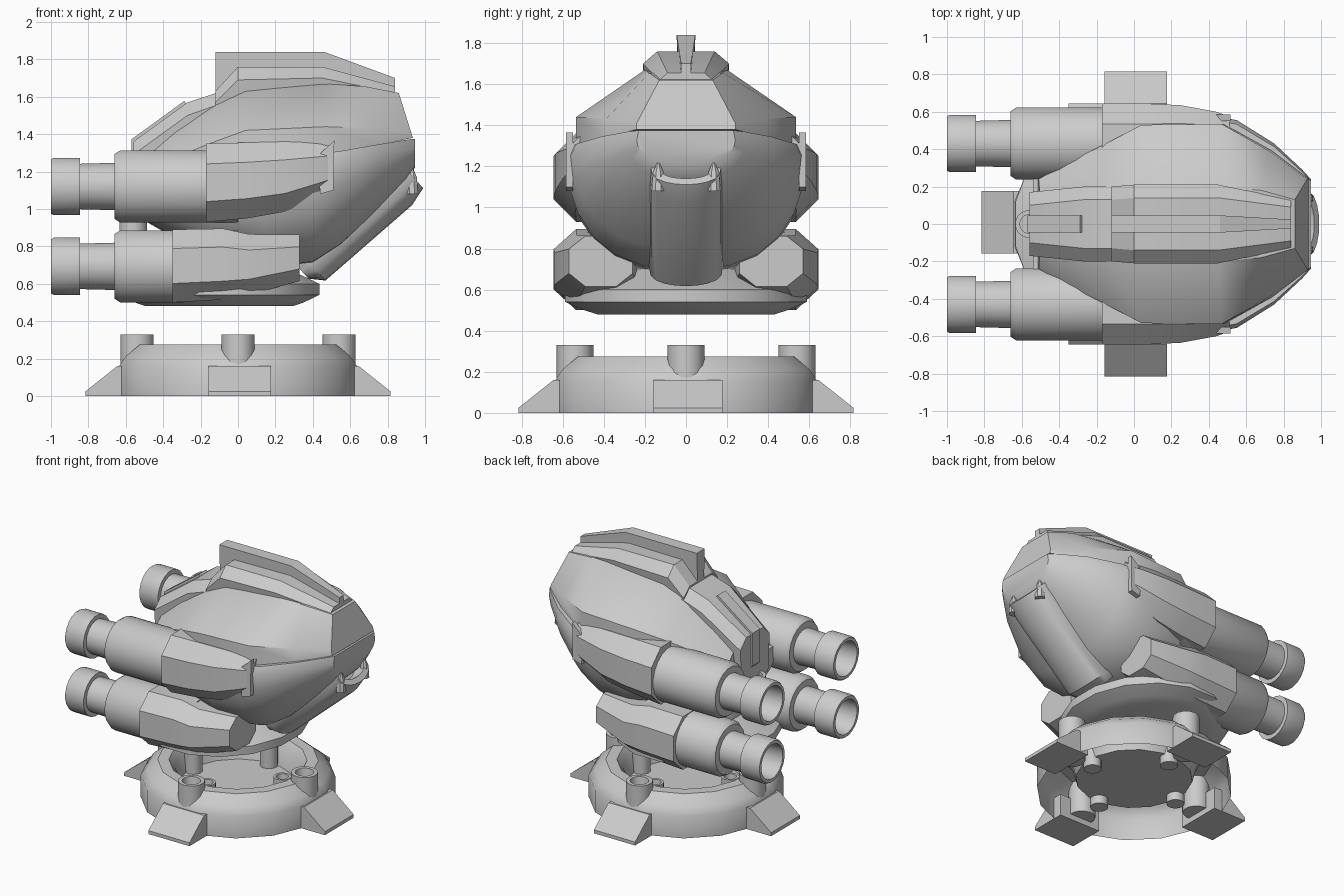
import bpy, bmesh, math
from mathutils import Vector

if "Cube" in bpy.data.objects:
    bpy.data.objects.remove(bpy.data.objects["Cube"])


def loft(name, rings, caps=(True, True), angle=35):
    """Skin a list of closed point rings."""
    bm = bmesh.new()
    vs = [[bm.verts.new(p) for p in r] for r in rings]
    n = len(vs[0])
    for a, b in zip(vs, vs[1:]):
        for i in range(n):
            j = (i + 1) % n
            bm.faces.new((a[i], a[j], b[j], b[i]))
    if caps[0]:
        bm.faces.new(vs[0][::-1])
    if caps[1]:
        bm.faces.new(vs[-1])
    bmesh.ops.recalc_face_normals(bm, faces=bm.faces[:])
    me = bpy.data.meshes.new(name)
    bm.to_mesh(me)
    bm.free()
    ob = bpy.data.objects.new(name, me)
    bpy.context.collection.objects.link(ob)
    bpy.ops.object.select_all(action='DESELECT')
    ob.select_set(True)
    bpy.context.view_layer.objects.active = ob
    bpy.ops.object.shade_smooth_by_angle(angle=math.radians(angle))
    return ob


def lathe(name, prof, c, axis='Z', n=16, sy=1.0, caps=(True, True)):
    """Revolve (position, radius) pairs about an axis through c."""
    rings = []
    for t, r in prof:
        ring = []
        for k in range(n):
            a = 2 * math.pi * (k + .5) / n
            u, v = r * math.cos(a), r * math.sin(a)
            ring.append((c[0] + u, c[1] + v * sy, t) if axis == 'Z'
                        else (t, c[1] + u, c[2] + v))
        rings.append(ring)
    return loft(name, rings, caps)


def mirrored(half):
    """Complete a half section (x, y, z) across y = 0."""
    return half + [(x, -y, z) for x, y, z in reversed(half) if y > 1e-6]


# Base ring with recessed floor
lathe("base_ring", [(0, .648), (.16, .648), (.215, .61), (.275, .535), (.275, .46),
                    (.22, .42), (.1, .39)], (0, 0, 0), caps=(False, True))

# Four wedge feet and paired hollow sockets around the ring
for k in range(4):
    a = k * math.pi / 2
    d, s = Vector((math.cos(a), math.sin(a), 0)), Vector((-math.sin(a), math.cos(a), 0))
    prof = [(.55, 0), (.815, 0), (.815, .025), (.645, .16), (.55, .16)]
    off = .01 if k in (0, 3) else -.01
    if k == 1:
        off = -.01
    loft("foot", [[d * r + s * (w + off) + Vector((0, 0, z)) for r, z in prof]
                  for w in (-.167, .167)])
    for nm, r, R, top in (("socket_large", .54, .09, .33), ("socket_small", .36, .06, .25)):
        p = d * r
        lathe(nm, [(.04, R), (top, R), (top, R * .7), (top - .06, R * .6)], p, n=14)

# Swivel plate and neck
lathe("swivel_plate", [(.48, .4), (.5, .46), (.54, .545), (.6, .545), (.64, .46),
                       (.7, .32), (.85, .3)], (-.1, 0, 0), sy=1.1)

# Upper hull: x seam, x top, width, seam z, shoulder z, top width, top z
upper = []
for xs, xt, w, zs, sh, wt, zt in (
        (-.52, -.5, .24, 1.08, 1.2, .12, 1.31),
        (-.35, -.35, .33, 1.12, 1.27, .15, 1.43),
        (-.15, -.15, .43, 1.16, 1.35, .18, 1.55),
        (.04, .04, .53, 1.2, 1.42, .2, 1.63),
        (.48, .45, .535, 1.29, 1.44, .2, 1.67),
        (.74, .68, .39, 1.34, 1.43, .18, 1.655),
        (.935, .86, .24, 1.38, 1.41, .13, 1.62)):
    xm = xs + (xt - xs) * (sh - zs) / (zt - zs)
    upper.append(mirrored([(xs, w, zs), (xm, w, sh), (xt, wt, zt)]))
loft("upper_hull", upper)

# Lower hull: x, width, seam z, bottom z
lower = []
for x, w, zs, zb in ((-.54, .26, 1.16, .96), (-.4, .38, 1.17, .88), (-.15, .5, 1.2, .76),
                     (.15, .57, 1.24, .68), (.4, .585, 1.29, .7), (.55, .555, 1.31, .8),
                     (.75, .43, 1.345, .99), (.9, .29, 1.37, 1.14), (.945, .24, 1.375, 1.22)):
    half = [(x, w * .96, zs)]
    for q in range(6):
        a = q * math.pi / 12
        half.append((x, w * math.cos(a) ** .75, zs - .05 - (zs - .05 - zb) * math.sin(a)))
    half.append((x, 0, zb))
    lower.append(mirrored(half))
loft("lower_hull", lower)


# Top ridge and rear ridge: x, outer width, top width, bottom z, edge z, top z
def ridge(name, stations):
    loft(name, [mirrored([(x, w * .9, zb), (x, w, ze), (x, wt, zt)])
                for x, w, wt, zb, ze, zt in stations], angle=25)


ridge("top_ridge", [(-.12, .2, .13, 1.5, 1.57, 1.63), (0, .21, .14, 1.52, 1.69, 1.76),
                    (.45, .21, .14, 1.58, 1.7, 1.76), (.84, .13, .09, 1.58, 1.62, 1.655)])
ridge("rear_ridge", [(-.56, .17, .1, 1.02, 1.29, 1.36), (-.27, .2, .13, 1.3, 1.5, 1.57),
                     (-.1, .2, .13, 1.45, 1.56, 1.625)])

# Rear ridge strip: thin band following the slope
path = [(-.562, 1.12), (-.562, 1.36), (-.28, 1.565)]
loft("rear_strip", [[(x - .008, y, z + .012) for x, z in path]
                    + [(x + .03, y, z - .03) for x, z in reversed(path)]
                    for y in (-.045, .045)], angle=20)

# Crest fin, tapering to the nose
fin = [(-.12, 1.56, .035), (-.12, 1.84, .046), (.46, 1.84, .046), (.84, 1.7, .024),
       (.84, 1.6, .024), (.4, 1.65, .035)]
loft("crest_fin", [[(x, s * w, z) for x, z, w in fin] for s in (-1, 1)], angle=20)

# Nose trunk: half-round beam with a scooped upper end
top, bot, nrm = Vector((.91, 0, 1.2)), Vector((.36, 0, .68)), Vector((.67, 0, -.74))


def trunk(t, w, dep, off=0.0):
    c = bot.lerp(top, t) + nrm * off
    pts = [c + nrm * dep * math.sin(math.pi * k / 10) ** .7
           + Vector((0, w * math.cos(math.pi * k / 10), 0)) for k in range(11)]
    return pts + [c + Vector((0, -w, 0)) - nrm * .12, c + Vector((0, w, 0)) - nrm * .12]


loft("nose_trunk", [trunk(-.03, .15, .05), trunk(.05, .18, .12), trunk(.86, .178, .145),
                    trunk(1, .172, .12), trunk(1, .13, .08), trunk(.88, .12, .06)])

# Rear exhaust stub
lathe("rear_stub", [(.8, .075), (1.05, .075), (1.05, .05), (.95, .05)], (-.56, 0, 0))


def octagon(x, y0, y1, z0, z1, ch):
    """Chamfered rectangle section; ch is the corner cut fraction."""
    cy, cz = (y1 - y0) * ch, (z1 - z0) * ch
    return [(y1 - cy, z0), (y1, z0 + cz), (y1, z1 - cz), (y1 - cy, z1),
            (y0 + cy, z1), (y0, z1 - cz), (y0, z0 + cz), (y0 + cy, z0)], x


# Sleeve stations: x, inner y, outer y, bottom z, top z
up_sleeve = [(-.17, .22, .645, .93, 1.35), (.05, .22, .645, .95, 1.355),
             (.25, .26, .635, .985, 1.36), (.44, .32, .6, 1.065, 1.355),
             (.51, .34, .575, 1.1, 1.35)]
low_sleeve = [(-.35, .22, .645, .5, .89), (-.08, .22, .645, .515, .895),
              (.06, .23, .64, .54, .865), (.33, .26, .57, .615, .862)]

for s in (-1, 1):
    for nm, zc, sl in (("upper", 1.12, up_sleeve), ("lower", .693, low_sleeve)):
        # Hollow stepped barrel
        lathe(nm + "_barrel", [(-.7, .11), (-1, .125), (-1, .147), (-.985, .155),
                               (-.845, .155), (-.845, .123), (-.66, .128), (-.66, .175),
                               (-.63, .195), (0, .195)], (0, s * .43, zc), 'X', n=20)
        # Faceted armour sleeve
        rings = []
        for st in sl:
            pts, x = octagon(*st, .26)
            rings.append([(x, s * y, z) for y, z in pts])
        loft(nm + "_sleeve", rings, angle=25)
    # Pointed lip on the sleeve end and horn on the trunk end
    loft("sleeve_lip", [[(x, s * y, z) for x, z in ((.42, 1.28), (.515, 1.365), (.51, 1.1), (.44, 1.08))]
                        for y in (.55, .585)], angle=20)
    lathe("trunk_horn", [(1.08, .035), (1.17, .028), (1.22, .006)], (.93, s * .135, 0), n=8)
